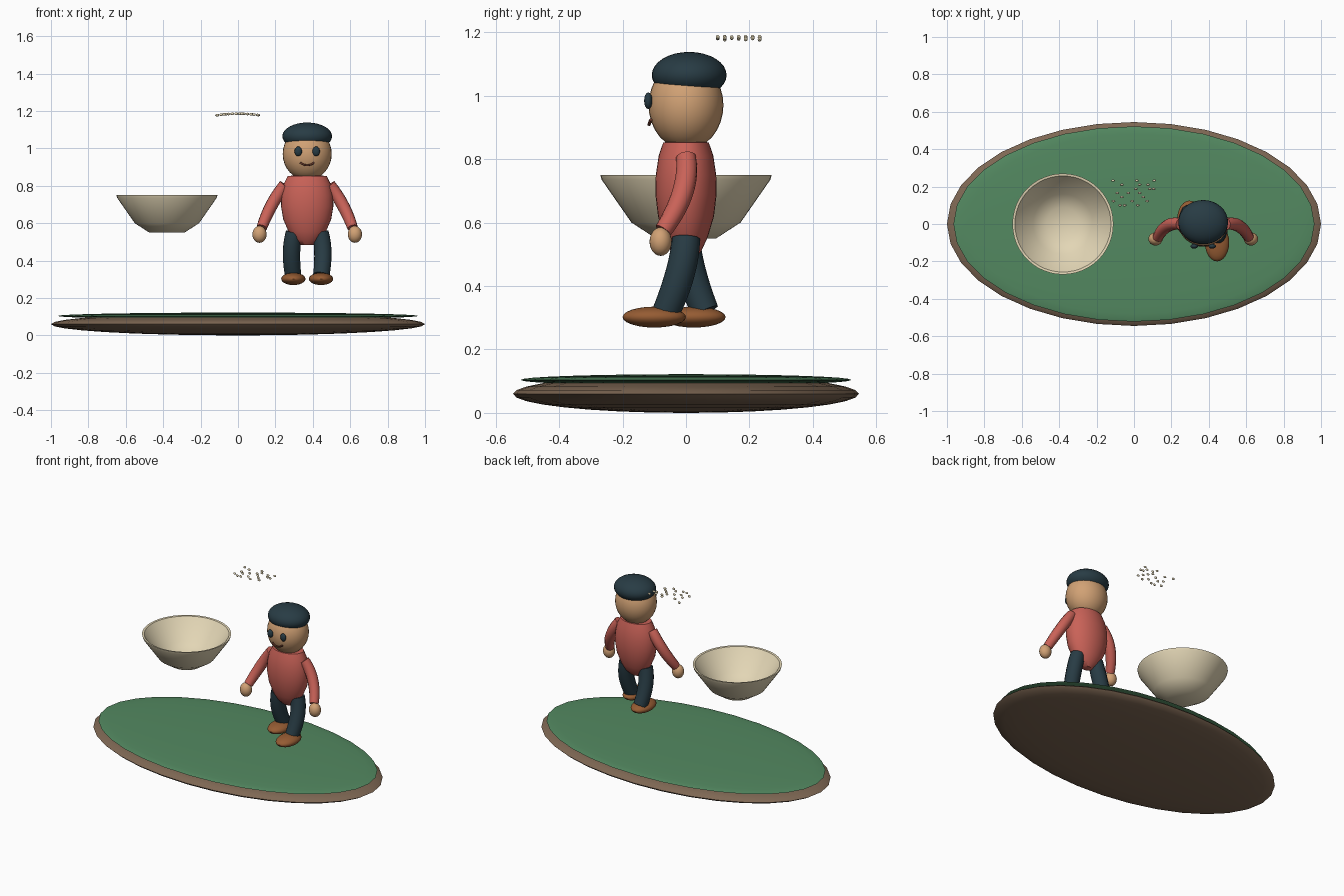
import bpy, bmesh, math

if "Cube" in bpy.data.objects:
    bpy.data.objects.remove(bpy.data.objects["Cube"])


def srgb(r, g, b):
    return tuple((c / 255) ** 2.2 for c in (r, g, b)) + (1,)


def mat(name, r, g, b):
    m = bpy.data.materials.new(name)
    m.diffuse_color = srgb(r, g, b)
    m.use_nodes = True
    m.node_tree.nodes["Principled BSDF"].inputs["Base Color"].default_value = m.diffuse_color
    return m


SOIL = mat("soil", 125, 103, 84)
GREEN = mat("green", 84, 136, 97)
CREAM = mat("cream", 226, 213, 180)
SKIN = mat("skin", 208, 160, 116)
RED = mat("red", 200, 98, 88)
DARK = mat("dark", 44, 62, 70)
LEATHER = mat("leather", 148, 92, 54)
LIP = mat("lip", 110, 62, 48)


def finish(ob, name, m):
    ob.name = name
    ob.data.materials.append(m)
    bpy.ops.object.select_all(action='DESELECT')
    bpy.context.view_layer.objects.active = ob
    ob.select_set(True)
    bpy.ops.object.shade_smooth_by_angle(angle=math.radians(40))
    return ob


def ball(name, loc, rad, m, seg=32, rings=16):
    bpy.ops.mesh.primitive_uv_sphere_add(segments=seg, ring_count=rings, radius=1, location=loc)
    ob = bpy.context.object
    ob.scale = rad
    bpy.ops.object.transform_apply(location=False, rotation=False, scale=True)
    return finish(ob, name, m)


def lathe(name, profile, loc, m, sy=1.0, seg=32):
    bm = bmesh.new()
    vs = [bm.verts.new((r, 0, z)) for r, z in profile]
    es = [bm.edges.new(p) for p in zip(vs, vs[1:])]
    bmesh.ops.spin(bm, geom=vs + es, cent=(0, 0, 0), axis=(0, 0, 1),
                   angle=math.tau, steps=seg)
    bmesh.ops.remove_doubles(bm, verts=bm.verts, dist=1e-5)
    bmesh.ops.scale(bm, vec=(1, sy, 1), verts=bm.verts)
    bmesh.ops.recalc_face_normals(bm, faces=bm.faces)
    me = bpy.data.meshes.new(name)
    bm.to_mesh(me)
    bm.free()
    ob = bpy.data.objects.new(name, me)
    ob.location = loc
    bpy.context.collection.objects.link(ob)
    return finish(ob, name, m)


def tube(name, pts, radii, m, depth=1.0):
    cu = bpy.data.curves.new(name, 'CURVE')
    cu.dimensions = '3D'
    cu.bevel_depth = depth
    cu.bevel_resolution = 4
    cu.use_fill_caps = True
    sp = cu.splines.new('NURBS')
    sp.points.add(len(pts) - 1)
    for p, co, r in zip(sp.points, pts, radii):
        p.co = (*co, 1)
        p.radius = r
    sp.order_u = 3
    sp.use_endpoint_u = True
    sp.resolution_u = 10
    ob = bpy.data.objects.new(name, cu)
    bpy.context.collection.objects.link(ob)
    bpy.ops.object.select_all(action='DESELECT')
    bpy.context.view_layer.objects.active = ob
    ob.select_set(True)
    bpy.ops.object.convert(target='MESH')
    return finish(bpy.context.object, name, m)


# Oval ground with a grass layer on top
ball("ground_slab", (0, 0, 0.06), (1.0, 0.545, 0.06), SOIL)
ball("grass_layer", (0, 0, 0.104), (0.965, 0.522, 0.018), GREEN)

# Bowl, outside then inside
lathe("bowl", [(0, 0.55), (0.095, 0.55), (0.172, 0.6), (0.266, 0.735), (0.27, 0.75),
               (0.257, 0.748), (0.16, 0.62), (0.09, 0.578), (0, 0.572)],
      (-0.38, 0, 0), CREAM, seg=48)

# Figure: torso, head, hair
CX = 0.37
lathe("torso", [(0, 0.482), (0.035, 0.484), (0.07, 0.51), (0.1, 0.555), (0.128, 0.62),
                (0.14, 0.69), (0.138, 0.75), (0.125, 0.81), (0.104, 0.853), (0, 0.856)],
      (CX, 0, 0), RED, sy=0.69)
ball("head", (CX, 0, 0.97), (0.131, 0.118, 0.14), SKIN)
ball("hair", (CX, 0.01, 1.065), (0.133, 0.118, 0.073), DARK)

# Mirrored arms, hands and eyes; legs and shoes in a walking pose
for side, s in (("right", -1), ("left", 1)):
    def at(x, y, z):
        return (CX + s * x, y, z)
    tube(side + "_arm", [at(0.12, 0, 0.805), at(0.2, 0.015, 0.70), at(0.243, -0.072, 0.575)],
         [0.032, 0.037, 0.028], RED)
    ball(side + "_hand", at(0.255, -0.08, 0.54), (0.038, 0.035, 0.045), SKIN, 24, 12)
    ball(side + "_eye", at(0.048, -0.119, 0.984), (0.02, 0.013, 0.026), DARK, 16, 8)
    foot_y, leg_y = (-0.1, -0.062) if s > 0 else (0.025, 0.06)
    tube(side + "_leg", [at(0.07, 0, 0.55), at(0.095, -0.005 * s, 0.45), at(0.075, leg_y, 0.32)],
         [0.045, 0.05, 0.045], DARK)
    ball(side + "_shoe", at(0.074, foot_y, 0.302), (0.065, 0.1, 0.033), LEATHER, 24, 12)

# Smile
tube("mouth", [(CX - 0.037, -0.111, 0.924), (CX, -0.122, 0.895), (CX + 0.037, -0.111, 0.924)],
     [1, 1, 1], LIP, depth=0.005)

# Loose grains floating in a shallow arch
ROWS = {0.10: (-0.075, -0.05, 0.02), 0.122: (-0.11, -0.01, 0.07), 0.144: (-0.065, 0.05),
        0.166: (-0.09, -0.03, 0.03), 0.188: (0.01, 0.085, 0.105), 0.21: (-0.065, 0.03, 0.075),
        0.232: (-0.112, 0.015, 0.108)}
n = 0
for y, xs in ROWS.items():
    for x in xs:
        n += 1
        ball(f"grain_{n}", (x, y, 1.185 - 0.6 * x * x), (0.01, 0.006, 0.007), CREAM, 12, 6)
